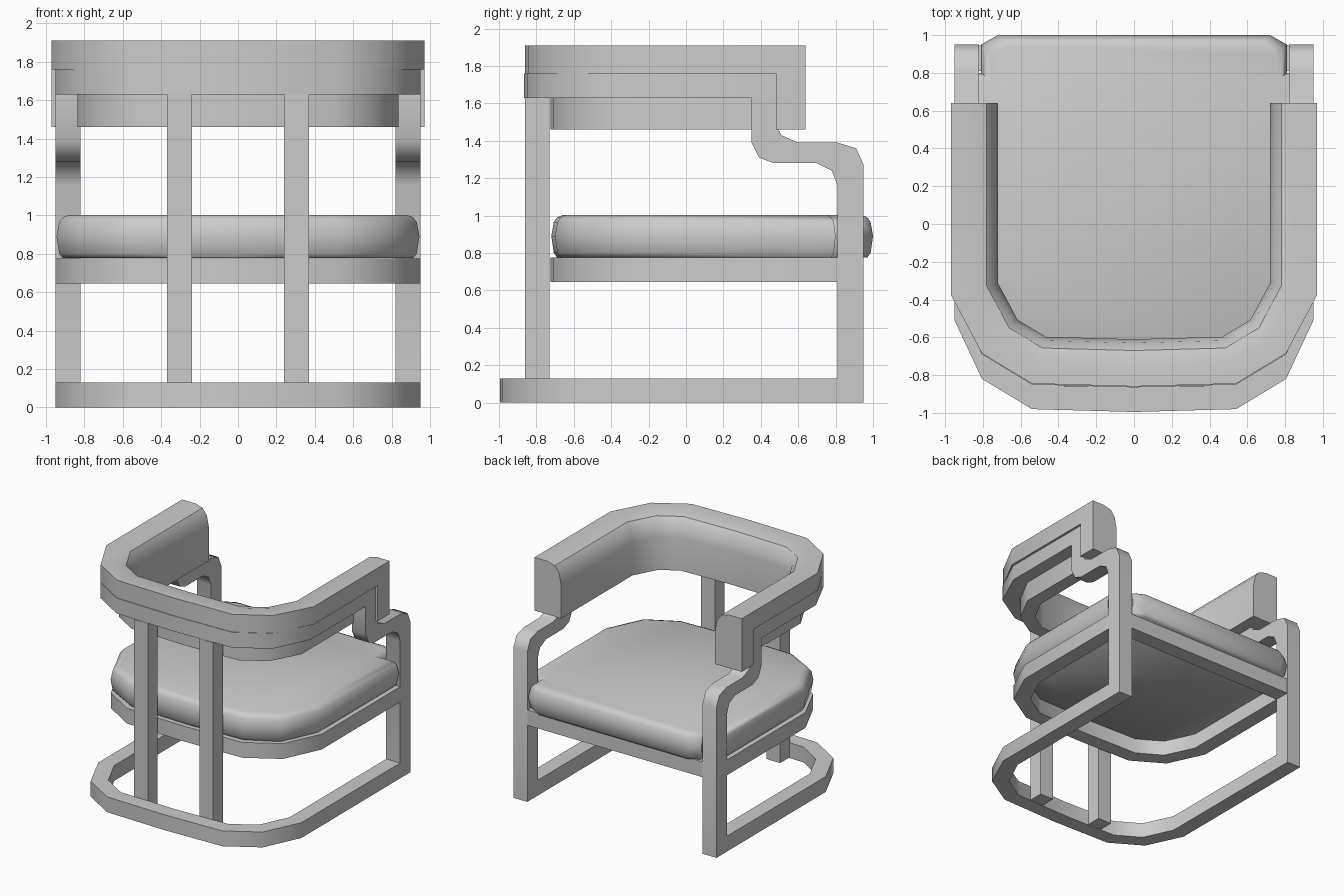
import bpy, bmesh, math
from mathutils import Vector

cube = bpy.data.objects.get("Cube")
if cube:
    bpy.data.objects.remove(cube, do_unlink=True)

grey = bpy.data.materials.new("plain_grey")
grey.use_nodes = True
grey.diffuse_color = (0.6, 0.6, 0.6, 1)
grey.node_tree.nodes["Principled BSDF"].inputs["Base Color"].default_value = (0.6, 0.6, 0.6, 1)


def loft(name, rings, smooth=35):
    """Skin closed rings of equal length and cap both ends."""
    bm = bmesh.new()
    rows = [[bm.verts.new(p) for p in ring] for ring in rings]
    n = len(rows[0])
    for a, b in zip(rows, rows[1:]):
        for i in range(n):
            j = (i + 1) % n
            bm.faces.new((a[i], a[j], b[j], b[i]))
    bm.faces.new(rows[0][::-1])
    bm.faces.new(rows[-1])
    bmesh.ops.recalc_face_normals(bm, faces=bm.faces)
    mesh = bpy.data.meshes.new(name)
    bm.to_mesh(mesh)
    bm.free()
    mesh.materials.append(grey)
    obj = bpy.data.objects.new(name, mesh)
    bpy.context.collection.objects.link(obj)
    bpy.ops.object.select_all(action='DESELECT')
    obj.select_set(True)
    bpy.context.view_layer.objects.active = obj
    bpy.ops.object.shade_smooth_by_angle(angle=math.radians(smooth))
    return obj


def box(name, x, y, z):
    corners = ((0, 0), (1, 0), (1, 1), (0, 1))
    return loft(name, [[(x[i], y[j], h) for i, j in corners] for h in z])


def mirrored(half):
    """Complete a path that starts at +x and ends on the centre line."""
    return half + [(-x, y) for x, y in reversed(half) if x > 0]


def u_path(end, shift=0, side=0.95):
    """U-shaped outline, open toward +y."""
    bend = [(side, -0.51), (0.805, -0.82), (0.54, -0.98), (0, -0.995)]
    return mirrored([(side, end)] + [(x, y + shift) for x, y in bend])


def sweep(name, path, section):
    """Sweep a section of (inset, height) points with mitred corners."""
    pts = [Vector(p) for p in path]
    rings = []
    for i, p in enumerate(pts):
        dirs = []
        if i > 0:
            dirs.append((p - pts[i - 1]).normalized())
        if i < len(pts) - 1:
            dirs.append((pts[i + 1] - p).normalized())
        normals = [Vector((d.y, -d.x)) for d in dirs]
        m = sum(normals, Vector((0, 0))).normalized()
        m = m / m.dot(normals[0])
        rings.append([(p.x + m.x * d, p.y + m.y * d, z) for d, z in section])
    return loft(name, rings)


def bar(low, high, t=0.13):
    return [(0, low), (0, high), (t, high), (t, low)]


# Base and the rail that carries the backrest
sweep("base_rail", u_path(0.81), bar(0, 0.13))
sweep("back_rail", u_path(0.48, 0.13), bar(1.63, 1.76))

# Front legs, stepping back up to the rail
leg = [(0.95, 0), (0.95, 1.27), (0.91, 1.36), (0.81, 1.39), (0.60, 1.39),
       (0.51, 1.43), (0.48, 1.49), (0.48, 1.63), (0.35, 1.63), (0.35, 1.39),
       (0.39, 1.31), (0.47, 1.28), (0.70, 1.28), (0.78, 1.24), (0.81, 1.16), (0.81, 0)]
for side, s in (("left", 1), ("right", -1)):
    loft(side + "_leg", [[(s * x, y, z) for y, z in leg] for x in (0.82, 0.95)], 50)
    # Upright slat at the back
    box(side + "_slat", sorted((s * 0.24, s * 0.37)), (-0.86, -0.73), (0.005, 1.63))
    # Outer block closing the end of the padded arm
    box(side + "_arm_end", sorted((s * 0.835, s * 0.97)), (0.482, 0.64), (1.46, 1.76))

# Padded backrest with a step that sits over the rail
pad = [(0, 1.76), (0, 1.91), (0.12, 1.91), (0.19, 1.89), (0.23, 1.84),
       (0.25, 1.74), (0.25, 1.46), (0.135, 1.46), (0.135, 1.76)]
sweep("backrest_pad", u_path(0.64, 0.135, 0.97), pad)

# Open seat frame: a bent rail closed by a bar between the front legs
sweep("seat_rail", u_path(0.81, 0.27), bar(0.645, 0.775))
box("seat_front_bar", (-0.82, 0.82), (0.81, 0.945), (0.645, 0.775))

# Seat cushion with soft edges, notched round the legs
half = [(0.72, 1.0), (0.81, 0.95), (0.81, 0.80), (0.945, 0.80), (0.945, -0.25),
        (0.80, -0.56), (0.54, -0.70), (0, -0.72)]
outline = mirrored(half)
layers = [(0.965, 0.777), (0.985, 0.80), (1.0, 0.89), (0.985, 0.965), (0.965, 0.99), (0.93, 1.003)]
loft("seat_cushion", [[(x * k, 0.14 + (y - 0.14) * k, z) for x, y in outline]
                      for k, z in layers], 50)
